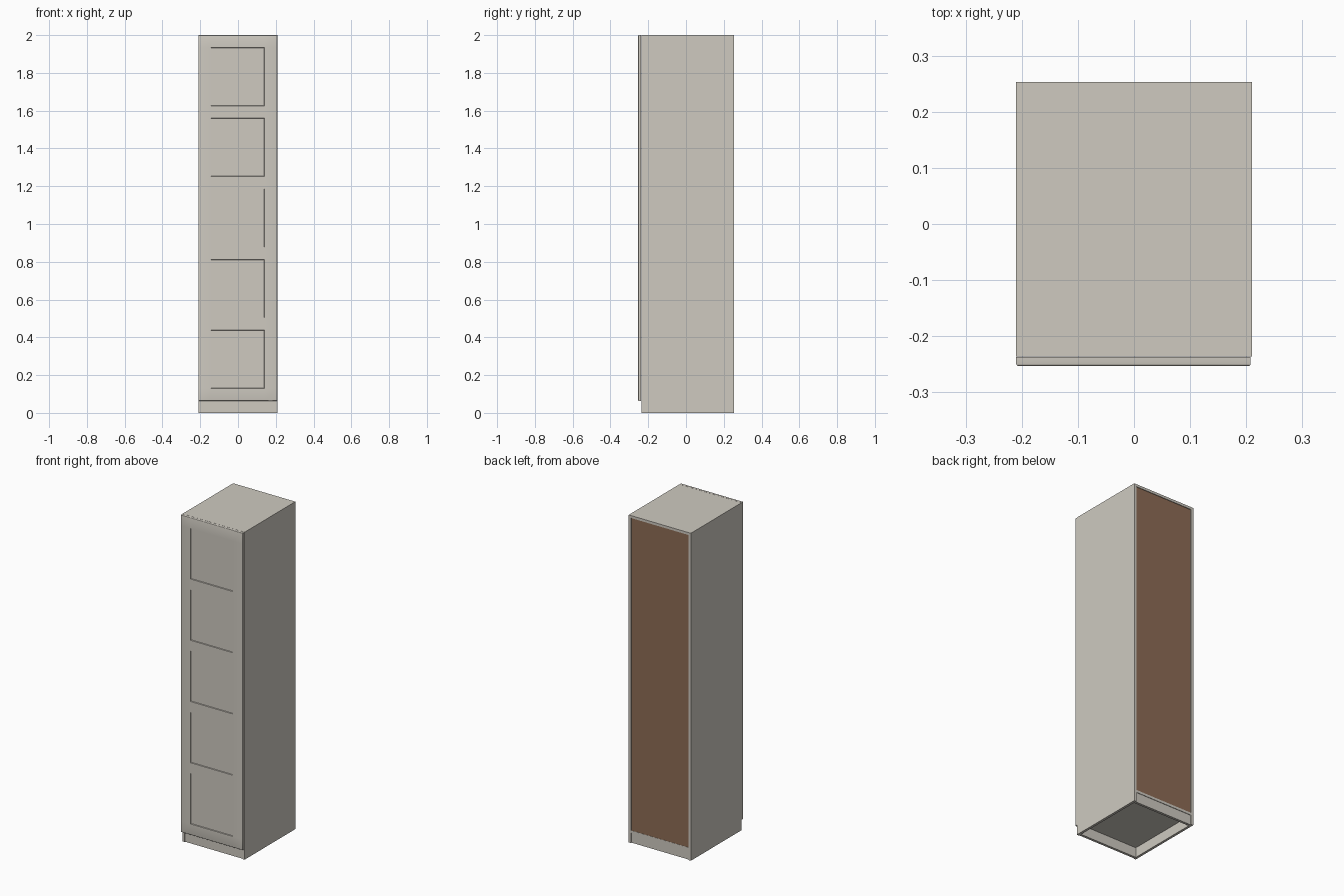
import bpy
import bmesh

cube = bpy.data.objects.get("Cube")
if cube:
    bpy.data.objects.remove(cube, do_unlink=True)


def material(name, rgb):
    mat = bpy.data.materials.new(name)
    mat.use_nodes = True
    mat.diffuse_color = (*rgb, 1)
    mat.node_tree.nodes["Principled BSDF"].inputs["Base Color"].default_value = (*rgb, 1)
    return mat


BEIGE = material("warm white lacquer", (0.62, 0.59, 0.53))
BROWN = material("brown fibreboard", (0.27, 0.15, 0.09))


def add_object(name, bm, mat):
    bmesh.ops.recalc_face_normals(bm, faces=bm.faces)
    mesh = bpy.data.meshes.new(name)
    bm.to_mesh(mesh)
    bm.free()
    mesh.materials.append(mat)
    obj = bpy.data.objects.new(name, mesh)
    bpy.context.collection.objects.link(obj)
    return obj


def board(name, x, y, z, mat=BEIGE):
    """Flat board filling the given x, y and z ranges."""
    bm = bmesh.new()
    bmesh.ops.create_cube(bm, size=1)
    for v in bm.verts:
        v.co = [lo + (c + 0.5) * (hi - lo) for c, (lo, hi) in zip(v.co, (x, y, z))]
    return add_object(name, bm, mat)


W, FRONT, BACK, TOP = 0.21, -0.236, 0.253, 2.0
T = 0.015          # board thickness
PLINTH = 0.06      # height of the kick space
inner = (-W + T, W - T)

# Carcass
board("right_side", (-W, -W + T), (FRONT, BACK), (0, TOP))
board("left_side", (W - T, W), (FRONT, BACK), (0, TOP))
board("top_board", inner, (FRONT, BACK), (TOP - T, TOP))
board("bottom_board", inner, (FRONT, BACK - 0.003), (PLINTH, PLINTH + T))
board("back_panel", inner, (BACK - 0.009, BACK - 0.004), (PLINTH + T, TOP - T), BROWN)
board("front_plinth", inner, (FRONT + 0.004, FRONT + 0.004 + T), (0, PLINTH))
board("back_plinth", inner, (BACK - 0.006 - T, BACK - 0.006), (0, PLINTH))
for i in range(4):
    z = 0.475 + i * 0.373
    board(f"shelf_{i + 1}", inner, (FRONT + 0.03, BACK - 0.01), (z - T / 2, z + T / 2))

# Door: a grid of rails and panels, with the five panels sunk into the front
PANEL, PITCH, FIRST = 0.308, 0.374, 0.13
xs = [-W, -0.144, 0.14, W - 0.002]
zs = [PLINTH + 0.003]
for i in range(5):
    zs += [FIRST + i * PITCH, FIRST + i * PITCH + PANEL]
zs.append(TOP)

bm = bmesh.new()
grid = [[bm.verts.new((x, -0.253, z)) for x in xs] for z in zs]
panels = []
for r in range(len(zs) - 1):
    for c in range(len(xs) - 1):
        face = bm.faces.new((grid[r][c], grid[r][c + 1], grid[r + 1][c + 1], grid[r + 1][c]))
        if c == 1 and r % 2 == 1:
            panels.append(face)
rim = [e for e in bm.edges if e.is_boundary]
walls = bmesh.ops.extrude_edge_only(bm, edges=rim)["geom"]
for v in walls:
    if isinstance(v, bmesh.types.BMVert):
        v.co.y = FRONT - 0.001
bmesh.ops.contextual_create(bm, geom=[e for e in bm.edges if e.is_boundary])
bmesh.ops.inset_individual(bm, faces=panels, thickness=0.002, depth=-0.005)
bmesh.ops.bevel(bm, geom=rim, offset=0.004, segments=3, profile=0.5, affect='EDGES')
door = add_object("door", bm, BEIGE)

# Soften the rounded door rim
bpy.ops.object.select_all(action='DESELECT')
door.select_set(True)
bpy.context.view_layer.objects.active = door
bpy.ops.object.shade_smooth_by_angle(angle=0.7)
